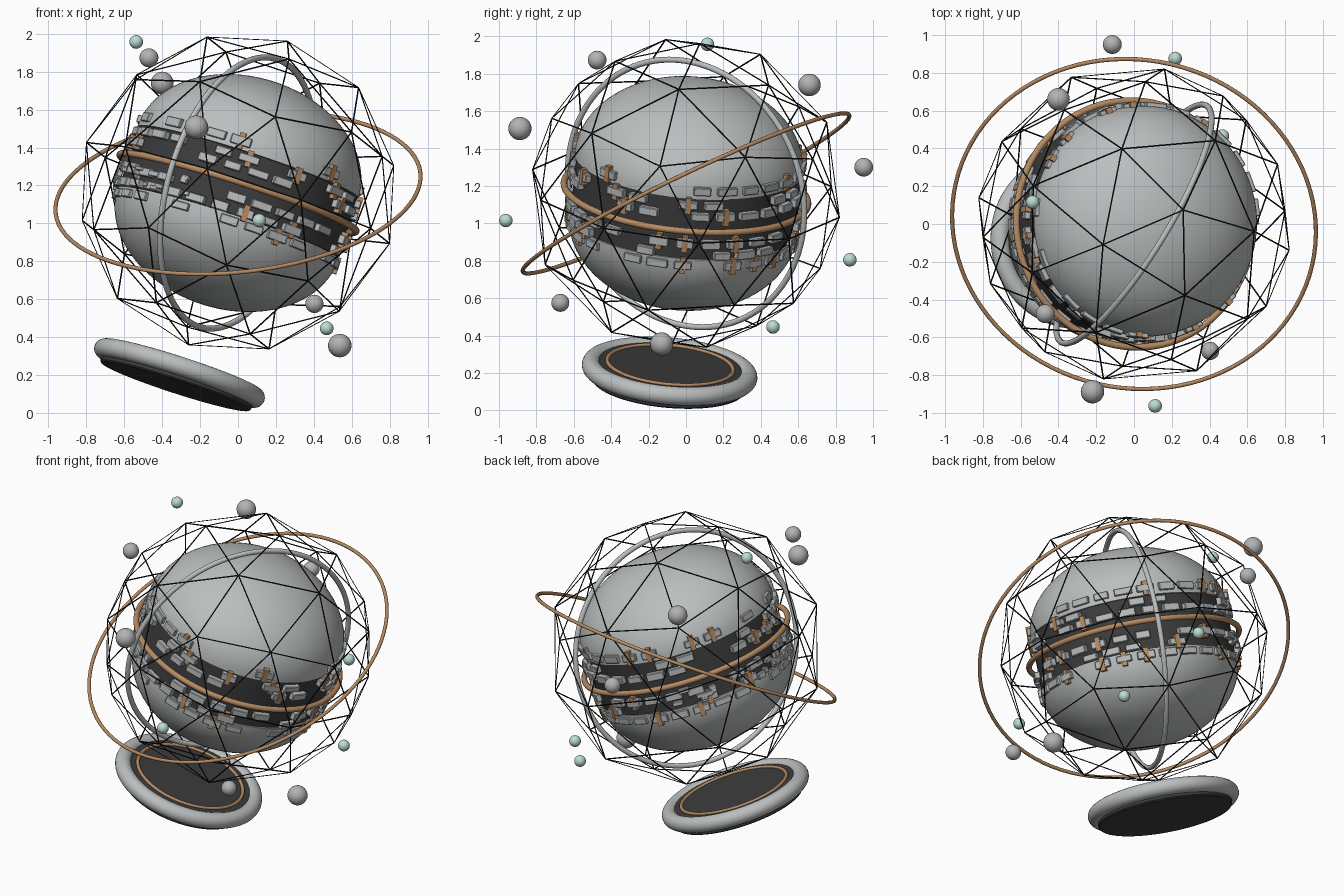
import bpy, bmesh, math, random
from mathutils import Matrix, Vector, Euler

if "Cube" in bpy.data.objects:
    bpy.data.objects.remove(bpy.data.objects["Cube"])

random.seed(4)
CENTER = Vector((0, 0, 1.16))
TILT = Matrix.Translation(CENTER) @ Euler((math.radians(-5), math.radians(18), 0)).to_matrix().to_4x4()
RIM = 0.613              # shell radius
DOME = 0.447             # height of each flattened dome
GAP = 0.17               # half height of the open band


def material(name, rgb):
    m = bpy.data.materials.new(name)
    m.diffuse_color = (*rgb, 1)
    m.use_nodes = True
    m.node_tree.nodes["Principled BSDF"].inputs["Base Color"].default_value = m.diffuse_color
    return m


GREY = material("shell_grey", (0.50, 0.52, 0.52))
PLATE = material("plate_grey", (0.48, 0.50, 0.51))
STONE = material("orb_grey", (0.45, 0.45, 0.46))
DARK = material("dark_metal", (0.046, 0.046, 0.046))
BLACK = material("cage_black", (0.008, 0.008, 0.009))
COPPER = material("copper", (0.47, 0.26, 0.125))
TEAL = material("pale_teal", (0.50, 0.72, 0.67))


def finish(ob, name, mat, matrix=None, smooth=True):
    ob.name = name
    ob.data.materials.append(mat)
    if matrix is not None:
        ob.matrix_world = matrix
    if smooth:
        bpy.ops.object.select_all(action='DESELECT')
        ob.select_set(True)
        bpy.context.view_layer.objects.active = ob
        bpy.ops.object.shade_smooth_by_angle(angle=math.radians(35))
    return ob


def from_bmesh(bm, name, mat, matrix, smooth=True):
    bmesh.ops.recalc_face_normals(bm, faces=bm.faces)
    me = bpy.data.meshes.new(name)
    bm.to_mesh(me)
    bm.free()
    ob = bpy.data.objects.new(name, me)
    bpy.context.collection.objects.link(ob)
    return finish(ob, name, mat, matrix, smooth)


def lathe(name, profile, mat, matrix, steps=72):
    bm = bmesh.new()
    vs = [bm.verts.new((r, 0, z)) for r, z in profile]
    es = [bm.edges.new(p) for p in zip(vs, vs[1:])]
    bmesh.ops.spin(bm, geom=vs + es, cent=(0, 0, 0), axis=(0, 0, 1),
                   angle=math.tau, steps=steps)
    bmesh.ops.remove_doubles(bm, verts=bm.verts, dist=1e-4)
    return from_bmesh(bm, name, mat, matrix)


def ring(name, major, minor, mat, matrix, tube=12):
    bpy.ops.mesh.primitive_torus_add(major_radius=major, minor_radius=minor,
                                     major_segments=96, minor_segments=tube)
    return finish(bpy.context.object, name, mat, matrix)


def facing(normal):
    q = Vector(normal).to_track_quat('Z', 'Y')
    return Matrix.Translation(CENTER) @ q.to_matrix().to_4x4()


# Two flattened dome shells, set apart by the band
for name, s in (("upper_shell", 1), ("lower_shell", -1)):
    arc = [math.pi / 2 * i / 24 for i in range(24)]
    profile = [(0, s * GAP)] + [(RIM * math.cos(t), s * (GAP + DOME * math.sin(t))) for t in arc]
    lathe(name, profile + [(0, s * (GAP + DOME))], GREY, TILT)

# Dark core showing through the band
lathe("band_core", [(0, -0.168), (0.606, -0.168), (0.606, 0.168), (0, 0.168)], DARK, TILT)


def add_box(bm, azimuth, h, size, r):
    """Upright box on the band; size is width, height, depth."""
    frame = Matrix(((0, 0, 1), (1, 0, 0), (0, 1, 0))).to_4x4()
    m = (Matrix.Rotation(azimuth, 4, 'Z') @ Matrix.Translation((r, 0, h))
         @ frame @ Matrix.Diagonal((*size, 1)))
    bmesh.ops.create_cube(bm, size=1, matrix=m)


# Rows of plates around the band (height, radius), with copper clips across some
plates, clips = bmesh.new(), bmesh.new()
COUNT = 28
ROWS = ((-0.205, 0.609), (-0.145, 0.617), (-0.08, 0.622), (0.075, 0.622), (0.135, 0.617), (0.215, 0.609))
for row, (h, r) in enumerate(ROWS):
    for i in range(COUNT):
        t = math.tau * (i + 0.5 * (row % 2)) / COUNT
        if random.random() < (0.45 if row in (1, 4) else 0.2):
            continue
        add_box(plates, t, h, (random.uniform(0.09, 0.115), random.uniform(0.04, 0.05), 0.036), r)
        if random.random() < 0.27:
            add_box(clips, t, h, (0.032, 0.088, 0.034), r + random.choice((0, 0.005)))
# Small fittings crowded on one side of the band
for i in range(30):
    t = math.pi + random.uniform(-1.2, 1.2)
    add_box(plates, t, random.uniform(-0.16, -0.05),
            (random.uniform(0.03, 0.08), random.uniform(0.02, 0.04), 0.03), 0.63)
bp = from_bmesh(plates, "band_plates", PLATE, TILT, False)
bv = bp.modifiers.new("edge", 'BEVEL')
bv.width, bv.segments = 0.004, 1
from_bmesh(clips, "band_clips", COPPER, TILT, False)

# Rings around the body
ring("equator_ring", 0.655, 0.018, COPPER, TILT)
ring("outer_orbit_ring", 0.968, 0.011, COPPER, facing((-0.10, -0.43, 0.896)))
ring("inner_orbit_ring", 0.735, 0.016, GREY, facing((0.83, -0.51, -0.23)))

# Wire cage: a thin flat bar along every edge of a coarse icosphere
ball, bars = bmesh.new(), bmesh.new()
bmesh.ops.create_icosphere(ball, subdivisions=2, radius=0.846)
for e in ball.edges:
    a, b = (v.co for v in e.verts)
    along, mid = (b - a).normalized(), (a + b) / 2
    out = mid.normalized()
    frame = Matrix((along, out.cross(along), out)).transposed().to_4x4()
    bmesh.ops.create_cube(bars, size=1, matrix=Matrix.Translation(mid) @ frame
                          @ Matrix.Diagonal(((b - a).length, 0.007, 0.004, 1)))
ball.free()
from_bmesh(bars, "wire_cage", BLACK, TILT @ Matrix.Rotation(math.radians(-13.2), 4, 'Z'), False)

# Base dish below the body
BASE = TILT @ Matrix.Translation((0, 0, -1.003))
ring("base_rim", 0.421, 0.05, GREY, BASE, 20)
lathe("base_plate", [(0, -0.074), (0.41, -0.074), (0.418, -0.066), (0.418, 0.032), (0, 0.032)], DARK, BASE)
ring("base_inlay_ring", 0.338, 0.011, COPPER, BASE @ Matrix.Translation((0, 0, 0.034)))

# Floating orbs: x, y, z, radius
STONES = ((-0.47, -0.475, 1.873, 0.05), (-0.40, 0.66, 1.74, 0.06), (-0.22, -0.888, 1.507, 0.062),
          (0.403, -0.672, 0.575, 0.048), (0.537, -0.13, 0.355, 0.062), (-0.115, 0.95, 1.30, 0.05))
BEADS = ((-0.537, 0.115, 1.957, 0.036), (0.112, -0.963, 1.015, 0.036),
         (0.468, 0.465, 0.446, 0.036), (0.218, 0.876, 0.805, 0.036))
for label, mat, group in (("stone_orb", STONE, STONES), ("teal_bead", TEAL, BEADS)):
    for i, (x, y, z, r) in enumerate(group):
        bpy.ops.mesh.primitive_uv_sphere_add(segments=24, ring_count=14, radius=r)
        finish(bpy.context.object, f"{label}_{i + 1}", mat, Matrix.Translation((x, y, z)))
